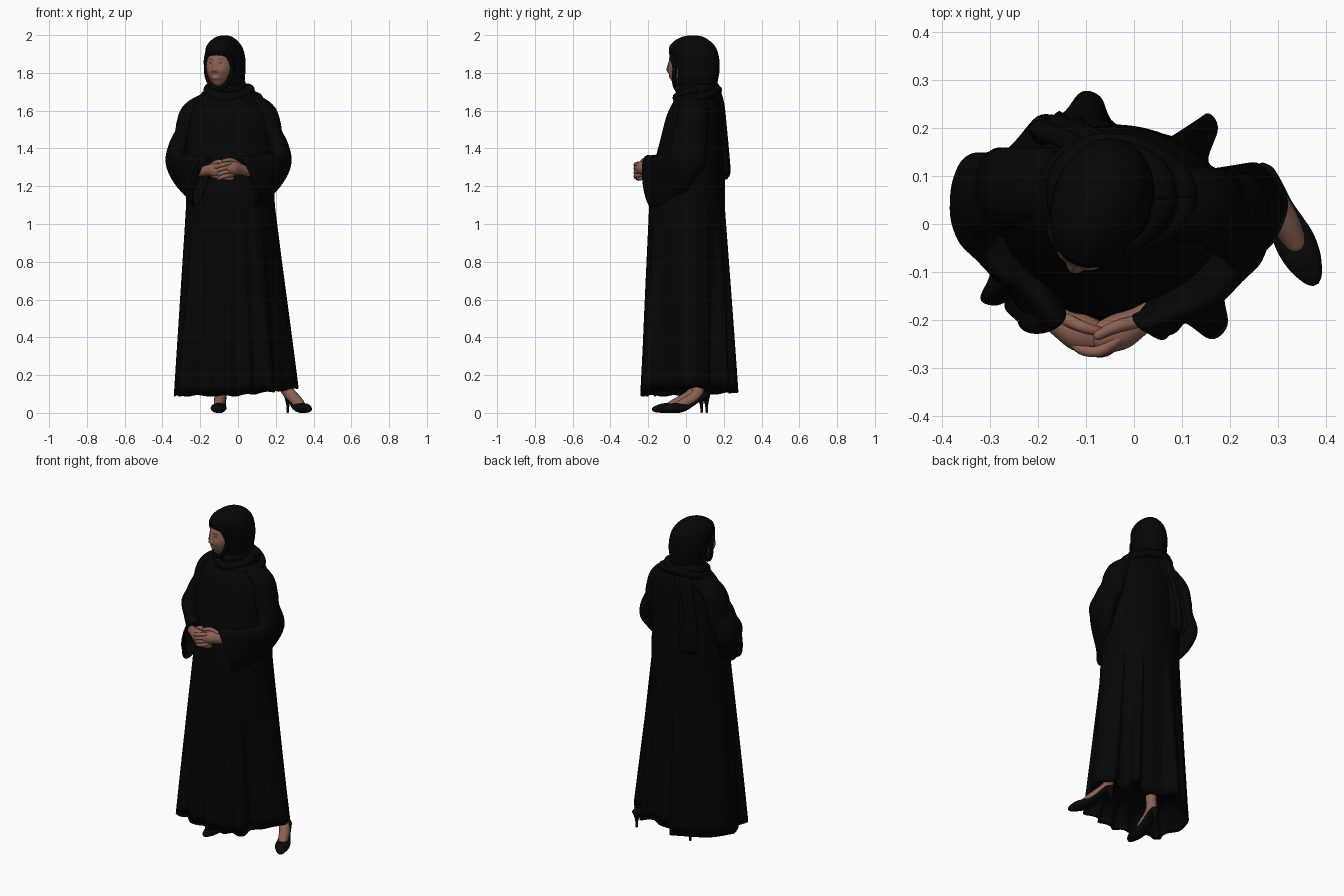
import bpy, bmesh, math
from mathutils import Vector, Matrix

if "Cube" in bpy.data.objects:
    bpy.data.objects.remove(bpy.data.objects["Cube"])
V, pi = Vector, math.pi


def material(name, *rgb):
    m = bpy.data.materials.new(name)
    m.diffuse_color = (*rgb, 1)
    m.use_nodes = True
    m.node_tree.nodes["Principled BSDF"].inputs["Base Color"].default_value = m.diffuse_color
    return m


CLOTH = material("black cloth", .0018, .0018, .0019)
SCARF = material("black scarf", .0019, .0019, .0021)
SHOE = material("shoe leather", .0030, .0026, .0030)
SKIN = material("skin", .26, .118, .084)
LIPS = material("lips", .21, .07, .06)
TEETH = material("teeth", .42, .33, .28)
DARK = material("brow and eye brown", .08, .036, .026)


def spline(pts, n, closed=False):
    """Catmull-Rom through tuples of any size."""
    out, k = [], len(pts)
    get = (lambda i: pts[i % k]) if closed else (lambda i: pts[max(0, min(k - 1, i))])
    for i in range(k if closed else k - 1):
        for j in range(n):
            t = j / n
            out.append(tuple(.5 * (2 * b + (c - a) * t + (2 * a - 5 * b + 4 * c - d) * t * t
                                   + (3 * b - a - 3 * c + d) * t ** 3)
                             for a, b, c, d in zip(get(i - 1), get(i), get(i + 1), get(i + 2))))
    return out if closed else out + [tuple(pts[-1])]


def finish(name, bm, mats, matrix=None):
    if matrix:
        bm.transform(matrix)
    bmesh.ops.recalc_face_normals(bm, faces=bm.faces)
    me = bpy.data.meshes.new(name)
    bm.to_mesh(me)
    bm.free()
    for m in mats:
        me.materials.append(m)
    me.shade_smooth()
    ob = bpy.data.objects.new(name, me)
    bpy.context.collection.objects.link(ob)
    return ob


def loft(name, rings, mat, matrix=None):
    bm = bmesh.new()
    rows = [[bm.verts.new(p) for p in r] for r in rings]
    n = len(rows[0])
    for a, b in zip(rows, rows[1:]):
        for i in range(n):
            j = (i + 1) % n
            bm.faces.new((a[i], a[j], b[j], b[i]))
    bm.faces.new(rows[0])
    bm.faces.new(rows[-1])
    return finish(name, bm, [mat], matrix)


def tube(name, pts, mat, n=4, sides=14, loop=False, matrix=None):
    """Round tube through (x, y, z, radius) points."""
    p = spline(pts, n, loop)
    if not loop:   # rounded ends
        for end, nxt in ((0, 1), (-1, -2)):
            e = V(p[end][:3])
            d = (e - V(p[nxt][:3])).normalized()
            r = p[end][3]
            extra = [(*(e + d * r * math.sin(a)), r * math.cos(a)) for a in (.5, 1.0, 1.45)]
            p = extra[::-1] + p if end == 0 else p + extra
    rings, k, u = [], len(p), V((.31, .2, .93))
    for i, q in enumerate(p):
        a, b = (p[i - 1], p[(i + 1) % k]) if loop else (p[max(0, i - 1)], p[min(k - 1, i + 1)])
        t = (V(b[:3]) - V(a[:3])).normalized()
        u = (u - t * u.dot(t)).normalized()
        w = t.cross(u)
        rings.append([V(q[:3]) + (u * math.cos(s) + w * math.sin(s)) * q[3]
                      for s in (2 * pi * m / sides for m in range(sides))])
    if loop:
        rings.append(rings[0])
    return loft(name, rings, mat, matrix)


def g(x, c, s):
    return math.exp(-((x - c) / s) ** 2)


# Gown: folded hem outline ruled up to a smooth waist, then the torso
HEM = [(.32, .03), (.308, .075), (.255, .128), (.2, .11), (.155, .13), (.175, .2), (.15, .23),
       (.1, .18), (.04, .195), (-.04, .21), (-.07, .265), (-.11, .275), (-.15, .23), (-.2, .225),
       (-.25, .17), (-.32, .1), (-.34, .02), (-.325, -.05), (-.3, -.1), (-.32, -.155),
       (-.29, -.17), (-.24, -.16), (-.18, -.21), (-.1, -.2), (-.05, -.24), (0, -.215),
       (.06, -.242), (.1, -.205), (.16, -.24), (.195, -.21), (.19, -.14), (.24, -.08), (.29, -.04)]
TORSO = [(1.1, -.04, .235, -.195, .207), (1.3, -.045, .235, -.17, .205), (1.45, -.045, .235, -.135, .202),
         (1.58, -.045, .213, -.1, .192), (1.66, -.045, .17, -.06, .17), (1.73, -.05, .08, -.02, .13)]
hem = spline(HEM, 6, True)
angles = [math.atan2(y / .22, (x + .03) / .3) for x, y in hem]


def torso_ring(z, cx, rx, yf, yb):
    return [V((cx + rx * math.cos(a), (yf + yb) / 2 + (yb - yf) / 2 * math.sin(a), z)) for a in angles]


waist = torso_ring(*TORSO[0])
low = [V((x, y, .09 + .12 * max(0, x) + .07 * max(0, y) + .004 * math.sin(i * .5)))
       for i, (x, y) in enumerate(hem)]
rings = [[V((p.x * .85, p.y * .85, .2)) for p in low], [V((p.x * .95, p.y * .95, p.z + .015)) for p in low]]
for k in range(16):
    t = k / 16
    rings.append([a.lerp(b, t) + V((a.x, a.y, 0)) * .02 * math.sin(i * .62) * t * (1 - t)
                  for i, (a, b) in enumerate(zip(low, waist))])
rings += [torso_ring(*r) for r in spline(TORSO, 5)]
loft("gown", rings, CLOTH)

# Wide sleeves: front/top point, back/bottom point and half width along the arm
ARM = [(.07, -.02, 1.655, .07, .13, 1.645, .045), (.15, -.03, 1.60, .15, .13, 1.57, .056),
       (.185, -.055, 1.49, .18, .125, 1.45, .056), (.222, -.085, 1.385, .232, .10, 1.29, .058),
       (.14, -.155, 1.365, .165, -.03, 1.14, .050), (.005, -.212, 1.36, .09, -.185, 1.085, .042)]


def sleeve(name, mirror):
    rows = spline(ARM, 8)
    mid = [(V(r[:3]) + V(r[3:6])) / 2 for r in rows]
    rings = []
    for i, r in enumerate(rows):
        half = (V(r[:3]) - V(r[3:6])) / 2
        t = mid[min(i + 1, len(mid) - 1)] - mid[max(i - 1, 0)]
        side = t.cross(half).normalized() * r[6]
        s = max(0, i / len(rows) - .8) * 5
        ring = []
        for k in range(40):
            a = 2 * pi * k / 40
            w = 1 + .035 * math.sin(i * .9 + 2 * a) * (.3 < i / len(rows))
            p = mid[i] + (half * math.cos(a) + side * math.sin(a)) * w
            if mirror:
                p = V((-.10 - p.x - .05 * s, p.y + .03 * (1 - s), p.z))
            else:
                p.y -= .012 * (1 - s)
            ring.append(p)
        rings.append(ring)
    c = sum(rings[-1], V()) / 40   # recessed cuff
    rings.append([c + (p - c) * .9 for p in rings[-1]])
    back = (mid[-4] - mid[-1]) * V((-1 if mirror else 1, 1, 1))
    rings.append([p + back for p in rings[-1]])
    loft(name, rings, CLOTH)


sleeve("left_sleeve", False)
sleeve("right_sleeve", True)

# Head: hood and face share a frame turned to one side
HEAD = Matrix.Translation((-.073, .035, 1.83)) @ Matrix.Rotation(math.radians(-22), 4, 'Z')
HOOD = [(-.17, .12, -.08, .14), (-.12, .092, -.07, .13), (-.07, .096, -.082, .138), (-.01, .100, -.096, .148),
        (.05, .101, -.115, .145), (.1, .092, -.13, .130), (.135, .071, -.106, .10), (.16, .040, -.06, .06),
        (.169, .012, -.015, .015)]
rings = []
for z, w, f, b in spline(HOOD, 5):
    rings.append([V((w * math.cos(a), (f + b) / 2 + (b - f) / 2 * math.sin(a),
                     z + .003 * math.sin(5 * a) * g(z, 0, .1))) for a in (2 * pi * k / 56 for k in range(56))])
loft("hood", rings, SCARF, HEAD)
tube("hood_rim", [(.073 * math.cos(a), -.072 - .040 * max(0, math.sin(a)) - .015 * max(0, -math.sin(a)),
                   .113 * math.sin(a), .013)
                  for a in (2 * pi * k / 16 for k in range(16))], SCARF, loop=True, matrix=HEAD)

# Face: sphere sculpted by soft bumps, features coloured by region
bm = bmesh.new()
bmesh.ops.create_uvsphere(bm, u_segments=144, v_segments=88, radius=1)
for v in bm.verts:
    x, y, z = v.co
    x *= .069 * (1 - .2 * max(0, -z) ** 1.5)
    y, z, front = -.052 + .083 * y, z * .102, y < 0
    if front:
        ax = abs(x)
        y -= .014 * g(x, 0, .011 if z < 0 else .009) * g(z, -.014, .034 if z > -.014 else .010)
        y -= .006 * g(ax, .012, .007) * g(z, -.018, .009)
        y += .006 * g(ax, .027, .014) * g(z, .022, .011)
        y -= .004 * g(ax, .027, .011) * g(z, .021, .006) + .003 * g(ax, .025, .02) * g(z, .041, .008)
        y -= .005 * g(ax, .036, .014) * g(z, -.018, .016)
        y -= .006 * g(x, 0, .022) * g(z, -.05, .012) + .007 * g(x, 0, .02) * g(z, -.083, .013)
    v.co = (x, y, z)
for f in bm.faces:
    x, y, z = f.calc_center_median()
    ax = abs(x)
    if y > -.06:
        continue
    zm = z + .048 - 8 * x * x   # smiling curve
    if (ax / .018) ** 2 + (zm / .003) ** 2 < 1:
        f.material_index = 2
    elif (ax / .023) ** 2 + (zm / .0065) ** 2 < 1:
        f.material_index = 1
    elif ((ax - .027) / .010) ** 2 + ((z - .021) / .003) ** 2 < 1 or \
            (.013 < ax < .043 and abs(z - .041 + 6 * (ax - .028) ** 2) < .0015):
        f.material_index = 3
finish("face", bm, [SKIN, LIPS, TEETH, DARK], HEAD @ Matrix.Diagonal((1.08, 1, 1.1, 1)))

# Scarf wrapped round the neck
for i, (cx, cy, cz, rx, ry, drop, r) in enumerate([(-.058, .055, 1.735, .075, .088, .02, .024),
                                                   (-.05, .057, 1.70, .108, .098, .025, .028),
                                                   (-.04, .06, 1.672, .145, .105, .03, .024)]):
    tube(f"scarf_wrap_{i + 1}",
         [(cx + rx * math.cos(a), cy + ry * math.sin(a),
           cz + drop * math.sin(a) + .008 * math.sin(2 * a + i * 2), r * (1 + .15 * math.sin(3 * a + i)))
          for a in (2 * pi * k / 20 for k in range(20))], SCARF, loop=True)

# Scarf tail hanging down the back, with pleats
rings = []
for x, y, z, w, d in spline([(-.07, .14, 1.72, .05, .03), (-.10, .165, 1.64, .055, .03), (-.135, .18, 1.5, .055, .03),
                             (-.155, .193, 1.36, .06, .03), (-.155, .195, 1.27, .065, .032),
                             (-.155, .19, 1.235, .04, .02)], 6):
    rings.append([V((x + w * math.cos(a), y + d * math.sin(a) * (1 + .25 * math.cos(9 * math.cos(a))), z))
                  for a in (2 * pi * k / 48 for k in range(48))])
loft("scarf_tail", rings, SCARF)

# Clasped hands
tube("left_hand", [(.06, -.17, 1.275, .025), (.01, -.203, 1.29, .031), (-.025, -.222, 1.295, .039),
                   (-.06, -.235, 1.292, .036)], SKIN)
tube("right_hand", [(-.20, -.17, 1.275, .025), (-.15, -.207, 1.285, .031), (-.115, -.225, 1.283, .040),
                    (-.08, -.235, 1.28, .036)], SKIN)
for i in range(4):
    z = 1.320 - .02 * i
    tube(f"left_finger_{i + 1}", [(-.03, -.238, z, .0115), (-.07 + .004 * i, -.264, z - .004, .012),
                                  (-.105 + .005 * i, -.263, z - .014, .011),
                                  (-.125 + .008 * i, -.25, z - .022, .0095)], SKIN, sides=10)
    z = 1.30 - .015 * i
    tube(f"right_finger_{i + 1}", [(-.13, -.235, z, .0115), (-.095, -.254, z - .008, .011),
                                   (-.055, -.248, z - .014, .010), (-.03, -.23, z - .014, .009)], SKIN, sides=10)
tube("left_thumb", [(.0, -.205, 1.32, .014), (-.04, -.215, 1.338, .013), (-.075, -.232, 1.334, .010)], SKIN)
tube("right_thumb", [(-.14, -.20, 1.31, .014), (-.105, -.215, 1.33, .012), (-.07, -.225, 1.322, .010)], SKIN)

# Feet in pointed high-heeled shoes: y, bottom, top, half width
SHOE_ROWS = [(-.18, .012, .026, .006), (-.165, .004, .036, .021), (-.125, .0, .05, .037), (-.08, .0, .052, .042),
             (-.04, .012, .05, .037), (0, .036, .068, .031), (.05, .065, .102, .030), (.08, .074, .112, .026),
             (.098, .085, .108, .012)]


def foot(side, x, y, yaw, lean):
    m = Matrix.Translation((x, y, 0)) @ Matrix.Rotation(math.radians(yaw), 4, 'Z')
    rings = [[V((w * math.cos(a), sy, (b + t) / 2 + (t - b) / 2 * math.sin(a)))
              for a in (2 * pi * k / 28 for k in range(28))] for sy, b, t, w in spline(SHOE_ROWS, 5)]
    loft(side + "_shoe", rings, SHOE, m)
    tube(side + "_heel", [(0, .078, .085, .022), (0, .082, .05, .010), (0, .083, .02, .007), (0, .083, .006, .0065)],
         SHOE, matrix=m)
    tube(side + "_foot", [(0, -.085, .036, .023), (0, -.04, .055, .030), (-lean * .05, .01, .082, .031),
                          (-lean * .25, .04, .11, .032), (-lean * .6, .045, .145, .031),
                          (-lean, .04, .2, .032)], SKIN, matrix=m)


foot("right", -.095, 0, -5, 0)
foot("left", .30, .035, 26, .07)
